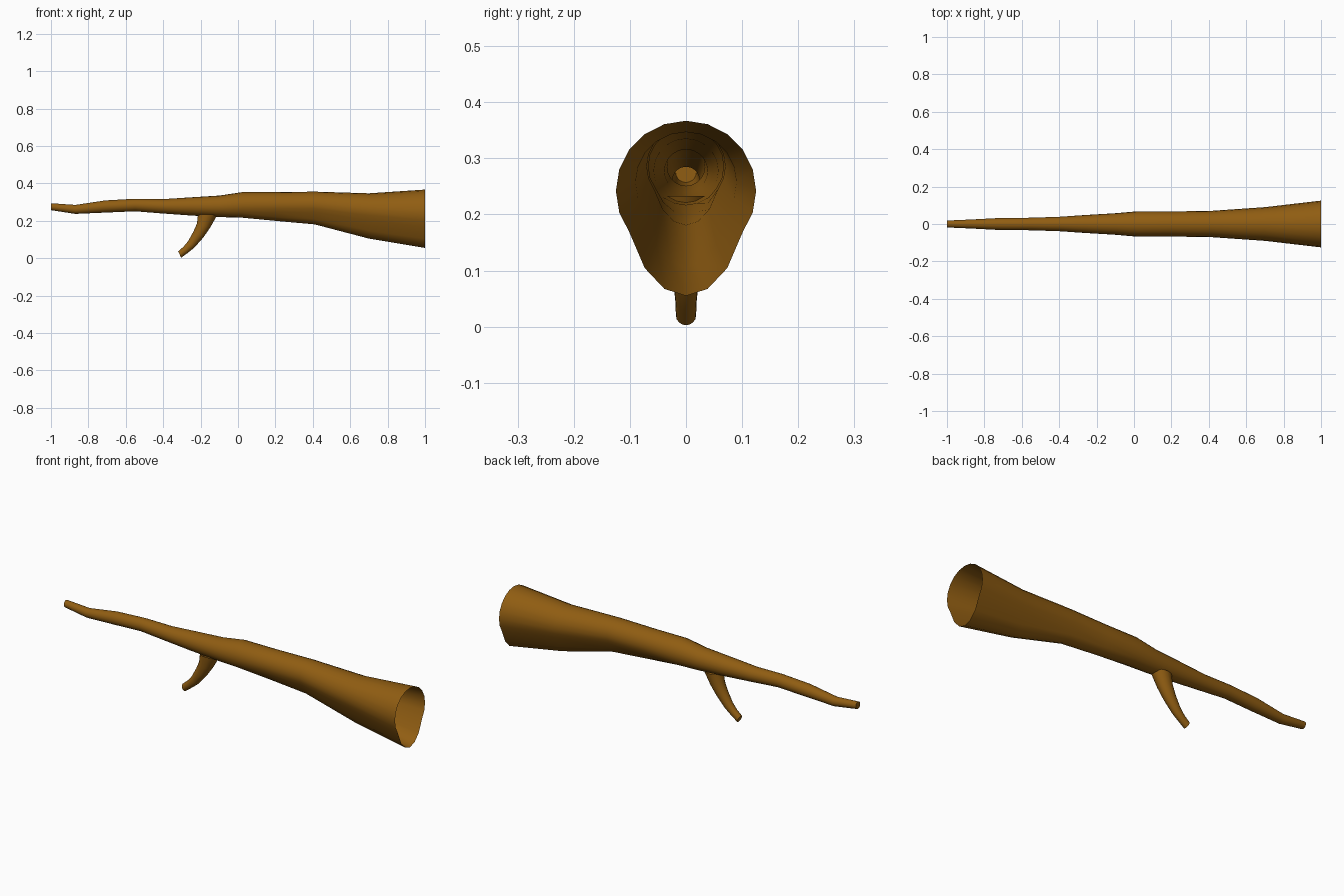
import bpy, bmesh, math
from mathutils import Vector

if "Cube" in bpy.data.objects:
    bpy.data.objects.remove(bpy.data.objects["Cube"])

bark = bpy.data.materials.new("bark_brown")
bark.diffuse_color = (0.28, 0.11, 0.006, 1)
bark.use_nodes = True
bark.node_tree.nodes["Principled BSDF"].inputs["Base Color"].default_value = bark.diffuse_color


def loft(name, rings, cap_start=False, cap_end=False):
    """Skin a list of equal-sized point rings, with optional end caps."""
    bm = bmesh.new()
    loops = [[bm.verts.new(p) for p in ring] for ring in rings]
    n = len(loops[0])
    for a, b in zip(loops, loops[1:]):
        for i in range(n):
            j = (i + 1) % n
            bm.faces.new((a[i], a[j], b[j], b[i]))
    if cap_start:
        bm.faces.new(loops[0])
    if cap_end:
        bm.faces.new(loops[-1])
    bmesh.ops.recalc_face_normals(bm, faces=bm.faces)
    mesh = bpy.data.meshes.new(name)
    bm.to_mesh(mesh)
    bm.free()
    mesh.materials.append(bark)
    obj = bpy.data.objects.new(name, mesh)
    bpy.context.collection.objects.link(obj)
    bpy.ops.object.select_all(action='DESELECT')
    obj.select_set(True)
    bpy.context.view_layer.objects.active = obj
    bpy.ops.object.shade_smooth_by_angle(angle=math.radians(50))
    return obj


def trunk_ring(x, top, bottom, r, sides=20):
    """Round section whose underside is pulled down to a keel."""
    centre = top - r
    droop = centre - r - bottom
    pts = []
    for i in range(sides):
        a = 2 * math.pi * i / sides
        s = math.sin(a)
        # keel only pulls the lowest part of the circle
        k = min(1, max(0, (-s - 0.588) / 0.412)) ** 0.85 if s < 0 else 0
        pts.append((x, r * math.cos(a), centre + r * s - droop * k))
    return pts


def branch_ring(x, z, rx, ry, angle, sides=16):
    """Oval ring square to a path in the xz plane; angle is the ring's tilt."""
    u = Vector((math.cos(angle), 0, math.sin(angle)))
    v = Vector((0, 1, 0))
    c = Vector((x, 0, z))
    return [c + u * rx * math.cos(2 * math.pi * i / sides)
            + v * ry * math.sin(2 * math.pi * i / sides) for i in range(sides)]


# Main limb: x, top, bottom, half width; thick end left open
trunk = [(-1.00, .294, .257, .0185), (-.87, .285, .237, .024),
         (-.71, .309, .244, .0325), (-.55, .318, .251, .0335),
         (-.40, .316, .239, .0385), (-.26, .325, .229, .048),
         (-.10, .335, .220, .0575), (.02, .353, .217, .068),
         (.20, .353, .200, .067), (.41, .356, .181, .070),
         (.70, .347, .105, .090), (1.00, .367, .055, .125)]
loft("trunk", [trunk_ring(*s) for s in trunk], cap_start=True)

# Curved side branch: x, z, radius in plane, radius across, tilt
branch = [(-.162, .233, .052, .040, 0.0), (-.184, .175, .037, .034, -.30),
          (-.211, .128, .031, .028, -.55), (-.250, .074, .024, .022, -.82),
          (-.280, .045, .020, .019, -.95), (-.312, .020, .019, .018, -1.15)]
loft("side_branch", [branch_ring(*s) for s in branch], cap_end=True)
